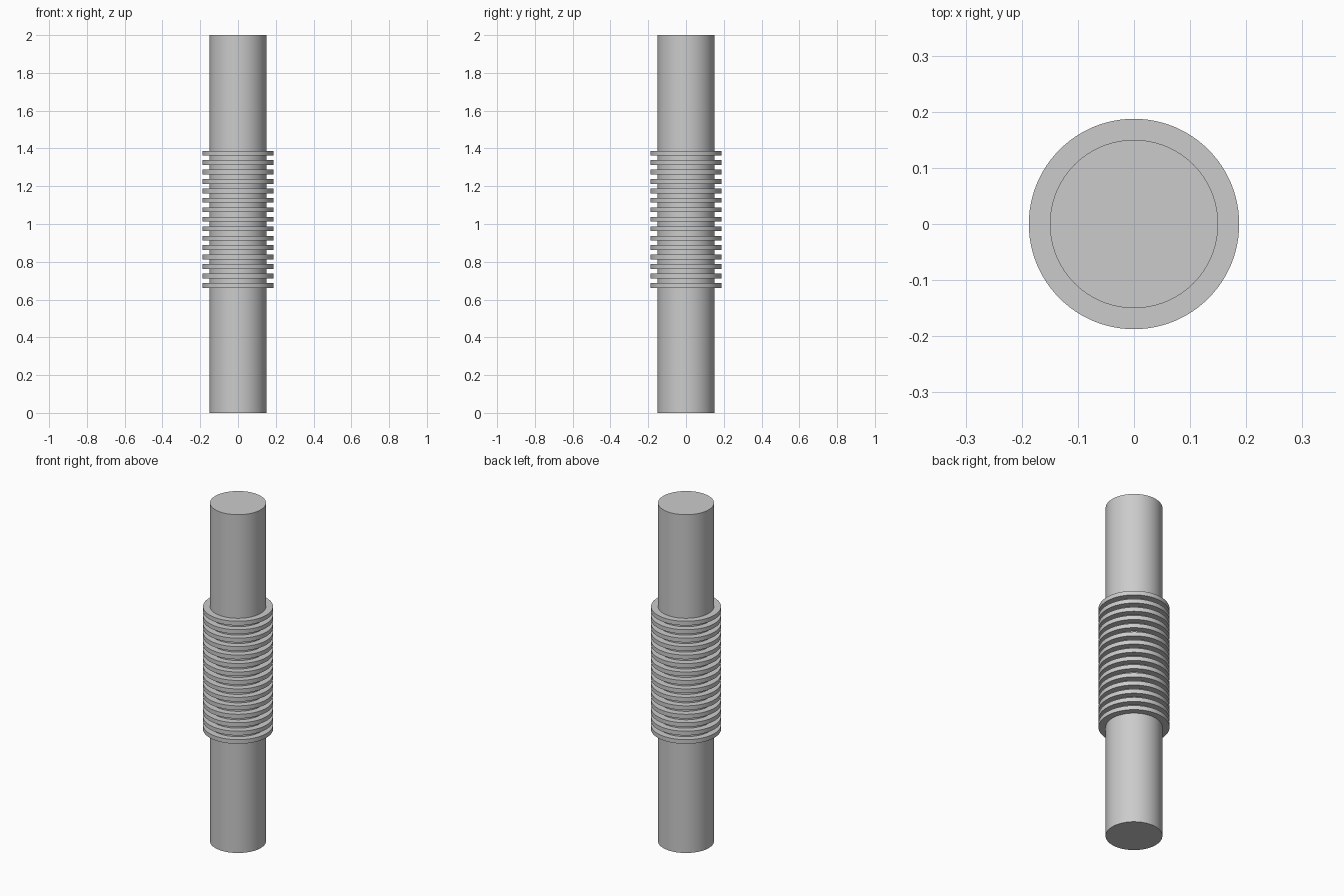
import bpy
import bmesh
import math

SEGMENTS = 96
SHAFT_RADIUS = 0.15
FIN_RADIUS = 0.1875
FIN_THICKNESS = 0.025
FIN_PITCH = 0.05
FIN_COUNT = 15
FIRST_FIN_Z = 0.6625

cube = bpy.data.objects.get("Cube")
if cube:
    bpy.data.objects.remove(cube, do_unlink=True)

# One plain grey for the whole model
grey = bpy.data.materials.new("plain_grey")
grey.use_nodes = True
grey.diffuse_color = (0.6, 0.6, 0.6, 1)
grey.node_tree.nodes["Principled BSDF"].inputs["Base Color"].default_value = grey.diffuse_color


def lathe(name, profile):
    """Spin a (radius, height) profile around the z axis."""
    bm = bmesh.new()
    verts = [bm.verts.new((r, 0, z)) for r, z in profile]
    edges = [bm.edges.new(pair) for pair in zip(verts, verts[1:])]
    bmesh.ops.spin(bm, geom=verts + edges, cent=(0, 0, 0), axis=(0, 0, 1),
                   angle=math.tau, steps=SEGMENTS)
    bmesh.ops.remove_doubles(bm, verts=bm.verts, dist=1e-5)
    bmesh.ops.recalc_face_normals(bm, faces=bm.faces)
    mesh = bpy.data.meshes.new(name)
    bm.to_mesh(mesh)
    bm.free()
    mesh.materials.append(grey)
    obj = bpy.data.objects.new(name, mesh)
    bpy.context.collection.objects.link(obj)
    bpy.ops.object.select_all(action="DESELECT")
    obj.select_set(True)
    bpy.context.view_layer.objects.active = obj
    bpy.ops.object.shade_smooth_by_angle(angle=math.radians(30))
    return obj


# Long solid shaft with flat ends
lathe("shaft", [(0, 0), (SHAFT_RADIUS, 0), (SHAFT_RADIUS, 2), (0, 2)])

# Stack of thin cooling fins seated on the shaft
top = FIRST_FIN_Z + FIN_THICKNESS
fins = lathe("cooling_fins", [(SHAFT_RADIUS, FIRST_FIN_Z), (FIN_RADIUS, FIRST_FIN_Z),
                              (FIN_RADIUS, top), (SHAFT_RADIUS, top)])
stack = fins.modifiers.new("fin_stack", "ARRAY")
stack.count = FIN_COUNT
stack.use_relative_offset = False
stack.use_constant_offset = True
stack.constant_offset_displace = (0, 0, FIN_PITCH)
